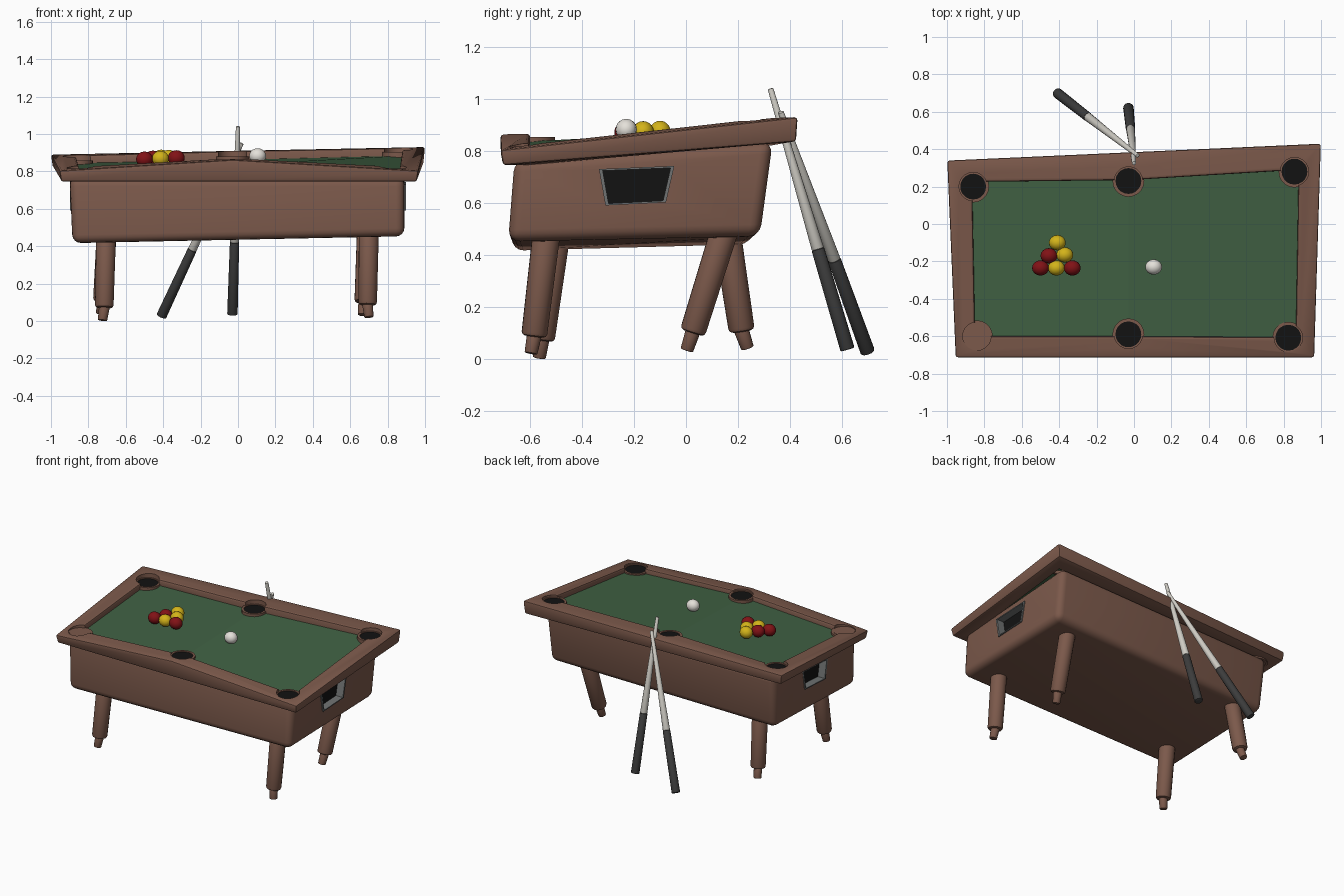
import bpy, bmesh, math
from mathutils import Vector

if "Cube" in bpy.data.objects:
    bpy.data.objects.remove(bpy.data.objects["Cube"], do_unlink=True)


def material(name, *rgb):
    m = bpy.data.materials.new(name)
    m.use_nodes = True
    m.diffuse_color = (*rgb, 1)
    m.node_tree.nodes["Principled BSDF"].inputs["Base Color"].default_value = (*rgb, 1)
    return m


wood = material("brown wood", .2, .1, .07)
felt = material("green felt", .052, .12, .057)
black = material("black", .006, .006, .006)
metal = material("grey metal", .16, .17, .17)
grip = material("charcoal grip", .045, .045, .045)
pale = material("pale shaft", .62, .6, .55)
white = material("white ball", .78, .75, .7)
red = material("red ball", .22, .006, .008)
yellow = material("yellow ball", .65, .45, .01)


def finish(name, bm, mat, bevel=0, segments=2):
    bmesh.ops.recalc_face_normals(bm, faces=bm.faces)
    me = bpy.data.meshes.new(name)
    bm.to_mesh(me)
    bm.free()
    me.materials.append(mat)
    ob = bpy.data.objects.new(name, me)
    bpy.context.collection.objects.link(ob)
    if bevel:
        mod = ob.modifiers.new("bevel", "BEVEL")
        mod.width, mod.segments = bevel, segments
        apply(ob, mod)
    return ob


def select(ob):
    bpy.ops.object.select_all(action='DESELECT')
    ob.select_set(True)
    bpy.context.view_layer.objects.active = ob


def apply(ob, mod):
    select(ob)
    bpy.ops.object.modifier_apply(modifier=mod.name)


def smooth(ob, angle=35):
    select(ob)
    bpy.ops.object.shade_smooth_by_angle(angle=math.radians(angle))
    return ob


def loft(name, loops, mat, ring=False, **kw):
    """Join equal point loops with quads; capped, or closed into a ring."""
    bm = bmesh.new()
    rows = [[bm.verts.new(p) for p in loop] for loop in loops]
    n = len(rows[0])
    pairs = list(zip(rows, rows[1:])) + ([(rows[-1], rows[0])] if ring else [])
    for a, b in pairs:
        for i in range(n):
            j = (i + 1) % n
            bm.faces.new((a[i], a[j], b[j], b[i]))
    if not ring:
        bm.faces.new(rows[0])
        bm.faces.new(rows[-1])
    return finish(name, bm, mat, **kw)


def circle(x, y, z, r, n=20):
    return [(x + r * math.cos(t), y + r * math.sin(t), z)
            for t in (2 * math.pi * i / n for i in range(n))]


def rod(name, start, end, r0, r1, mat, bevel=0):
    """Tapered round bar between two points."""
    start, end = Vector(start), Vector(end)
    turn = (end - start).to_track_quat('Z', 'Y')
    loops = [[p + turn @ Vector(c) for c in circle(0, 0, 0, r, 16)]
             for p, r in ((start, r0), (end, r1))]
    return smooth(loft(name, loops, mat, bevel=bevel), 40)


def cut(ob, cutter):
    cutter.hide_render = True
    mod = ob.modifiers.new("cut", "BOOLEAN")
    mod.operation, mod.solver, mod.object = 'DIFFERENCE', 'EXACT', cutter
    apply(ob, mod)
    bpy.data.objects.remove(cutter, do_unlink=True)


# Playing surface: higher at the back and humped in the middle of the front
front = [(-.88, -.63, .785), (-.03, -.63, .835), (.89, -.63, .785)]
back = [(-.89, .25, .845), (-.03, .26, .862), (.91, .32, .885)]


def felt_z(x, y):
    i, u = (0, (x + .88) / .85) if x < -.03 else (1, (x + .03) / .92)
    f = front[i][2] * (1 - u) + front[i + 1][2] * u
    b = back[i][2] * (1 - u) + back[i + 1][2] * u
    v = (y + .63) / .91
    return f * (1 - v) + b * v


bm = bmesh.new()
f, b = [[bm.verts.new(p) for p in row] for row in (front, back)]
for i in (0, 1):
    bm.faces.new((f[i], f[i + 1], b[i + 1], b[i]))
finish("playing_surface", bm, felt)

# Wooden rail frame: crooked outline, front corners first
outer = [(-.955, -.715), (-.03, -.715), (.965, -.715), (1, .43), (0, .385), (-1, .34)]
inner = [(-.85, -.6), (-.03, -.6), (.865, -.605), (.88, .29), (-.02, .235), (-.865, .225)]
outer_top = [.803, .862, .803, .93, .91, .89]
inner_top = [.825, .87, .825, .925, .908, .885]
under = [.745, .745, .745, .835, .828, .82]


def rim(points, heights):
    return [(x, y, z) for (x, y), z in zip(points, heights)]


outer_low = [(x * .99, y * .985) for x, y in outer]
rail = loft("rail_frame", [rim(outer, outer_top), rim(inner, inner_top),
                           rim(inner, under), rim(outer_low, under)], wood, ring=True, bevel=.012)

# Pockets: bored into the rail, each with a low wooden collar
pockets = [(-.86, .2), (-.03, .23), (.858, .28), (.825, -.608), (-.03, -.59), (-.84, -.6)]
for i, (x, y) in enumerate(pockets):
    z = felt_z(x, y)
    cut(rail, loft("pocket_cutter", [circle(x, y, z - .01, .076), circle(x, y, z + .3, .076)], wood))
    collar = [circle(x, y, z + h, r) for h, r in ((-.03, .085), (.018, .085), (.018, .069), (-.03, .069))]
    smooth(loft(f"pocket_collar_{i}", collar, wood, ring=True))
    filled = i == 5
    top = z + (.02 if filled else .013)
    loft(f"pocket_hole_{i}", [circle(x, y, top - .008, .07), circle(x, y, top, .07)],
         wood if filled else black)
smooth(rail)

# Cabinet with rounded edges
cabinet = loft("cabinet", [
    [(-.885, -.67, .415), (.89, -.685, .452), (.885, .285, .472), (-.88, .25, .44)],
    [(-.9, -.66, .765), (.89, -.66, .765), (.89, .335, .835), (-.9, .285, .825)]],
    wood, bevel=.045, segments=4)

# Recessed end windows with metal frames
shape = [(-.335, .73), (-.045, .742), (-.077, .602), (-.31, .59)]
cy, cz = -.19, .665


def outline(x, scale):
    return [(x, cy + (y - cy) * scale, cz + (z - cz) * scale) for y, z in shape]


for side, s in (("left", 1), ("right", -1)):
    cut(cabinet, loft("window_cutter", [outline(s * .83, .98), outline(s * 1.1, .98)], wood))
    loft(f"window_frame_{side}", [outline(s * .832, 1), outline(s * .897, 1),
                                  outline(s * .897, .9), outline(s * .832, .9)], metal, ring=True)
    loft(f"window_panel_{side}", [outline(s * .834, .95), outline(s * .842, .95)], black)
smooth(cabinet)

# Splayed legs: top, ankle and foot points
legs = {
    "front_left": ((.7, -.535, .5), (.693, -.585, .085), (.7, -.597, .02)),
    "front_right": ((-.705, -.5, .47), (-.715, -.555, .07), (-.725, -.565, .003)),
    "back_left": ((.69, .15, .5), (.672, .025, .1), (.665, .003, .032)),
    "back_right": ((-.7, .155, .5), (-.725, .215, .105), (-.735, .237, .04)),
}
for name, (top, ankle, foot) in legs.items():
    rod(f"{name}_leg", top, ankle, .054, .05, wood, bevel=.015)
    rod(f"{name}_foot", Vector(ankle).lerp(Vector(foot), -.4), foot, .03, .025, wood, bevel=.004)

# Cues leaning on the back rail
cues = [((-.03, .622, .035), (0, .325, 1.04)), ((-.41, .7, .025), (.02, .365, .95))]
for i, (butt, tip) in enumerate(cues):
    joint = Vector(butt).lerp(Vector(tip), .385)
    rod(f"cue_grip_{i}", butt, joint, .028, .025, grip, bevel=.005)
    rod(f"cue_shaft_{i}", joint, tip, .024, .011, pale, bevel=.003)

# Balls: a racked triangle and the cue ball
balls = [(-.5, -.235, red), (-.415, -.235, yellow), (-.33, -.235, red),
         (-.455, -.17, red), (-.37, -.165, yellow), (-.41, -.1, yellow), (.105, -.23, white)]
for i, (x, y, mat) in enumerate(balls):
    bm = bmesh.new()
    bmesh.ops.create_uvsphere(bm, u_segments=16, v_segments=10, radius=.041)
    ball = finish(f"ball_{i}", bm, mat)
    ball.scale.x = 1.1
    ball.location = (x, y, felt_z(x, y) + .038)
    smooth(ball, 60)
